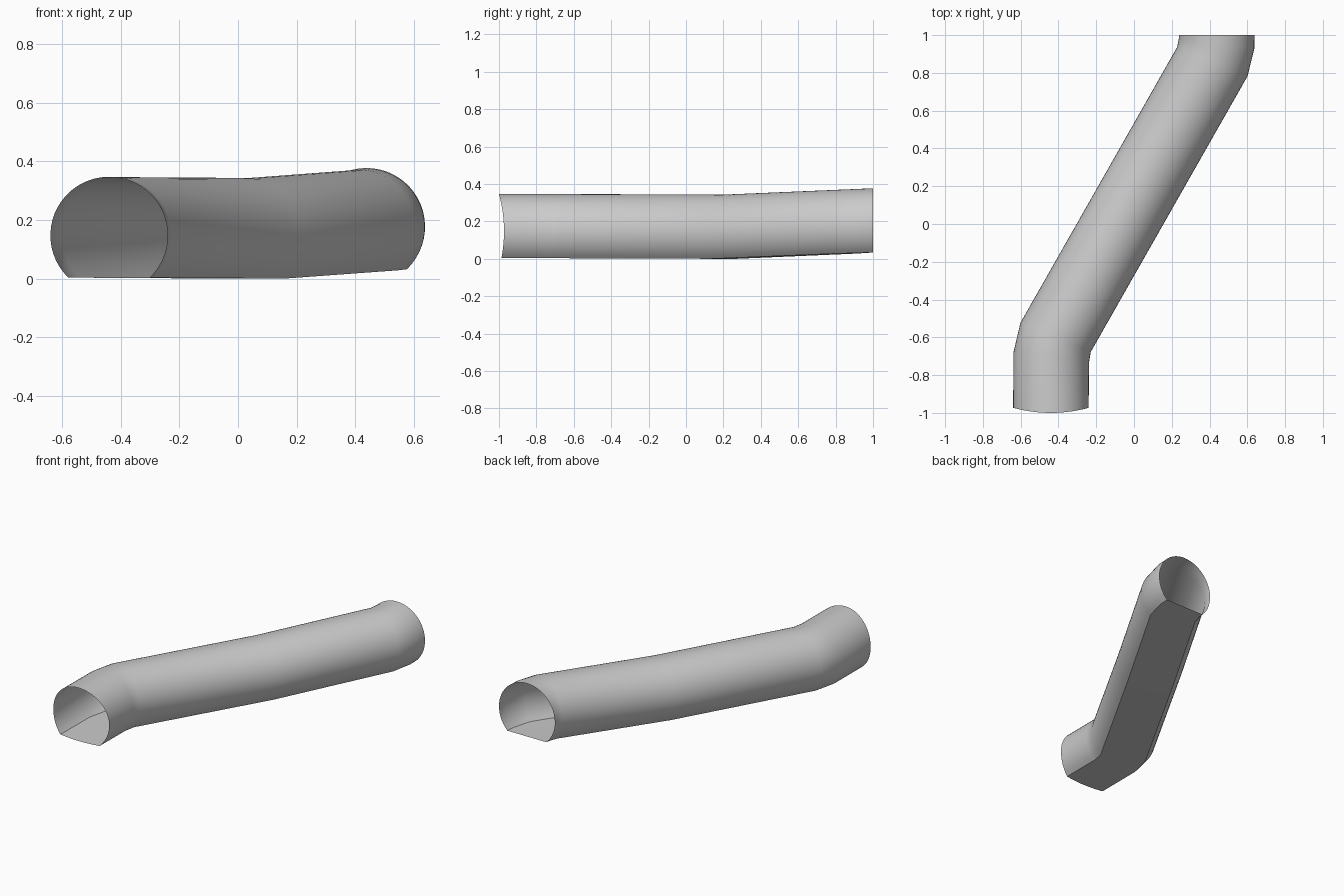
import bpy, bmesh
from math import sin, cos, pi, radians, asin
from mathutils import Vector

if "Cube" in bpy.data.objects:
    bpy.data.objects.remove(bpy.data.objects["Cube"])

R = 0.2          # bore radius
AXIS = 0.143     # height of the bore centre above the floor
SIDES = 40       # arc segments over the floor

# Centreline stations: x, y, floor height, ring turn in degrees
stations = [
    (-0.44, -1.00, 0.004, 0),
    (-0.438, -0.705, 0.003, 7.5),
    (-0.415, -0.60, 0.003, 22.5),
    (0.04, 0.20, 0.000, 30),
    (0.415, 0.86, 0.028, 22.5),
    (0.437, 0.955, 0.032, 7.5),
    (0.438, 1.00, 0.034, 0),
]

# Horseshoe profile: circle cut off by a flat floor
start = -asin(AXIS / R)
sweep = pi - 2 * start
profile = [(R * cos(start + sweep * i / SIDES),
            AXIS + R * sin(start + sweep * i / SIDES)) for i in range(SIDES + 1)]
floor_half = profile[0][0]
profile += [(-floor_half + 2 * floor_half * i / 6, 0) for i in range(1, 6)]

# Tunnel shell, open at both ends
bm = bmesh.new()
rings = []
for k, (x, y, z, turn) in enumerate(stations):
    a = radians(turn)
    widen = 1 / cos(radians(7.5)) if 0 < turn < 30 else 1
    ring = []
    for u, v in profile:
        # the front mouth is slightly bowed
        bow = 0.027 * (u / R) ** 2 if k == 0 else 0
        ring.append(bm.verts.new(Vector((x + u * widen * cos(a),
                                         y - u * widen * sin(a) + bow, z + v))))
    rings.append(ring)
n = len(profile)
for r0, r1 in zip(rings, rings[1:]):
    for i in range(n):
        j = (i + 1) % n
        bm.faces.new((r0[i], r0[j], r1[j], r1[i]))
bmesh.ops.recalc_face_normals(bm, faces=bm.faces)

mesh = bpy.data.meshes.new("tunnel_shell")
bm.to_mesh(mesh)
bm.free()
tunnel = bpy.data.objects.new("tunnel_shell", mesh)
bpy.context.collection.objects.link(tunnel)
bpy.context.view_layer.objects.active = tunnel
tunnel.select_set(True)
bpy.ops.object.shade_smooth_by_angle(angle=radians(30))
